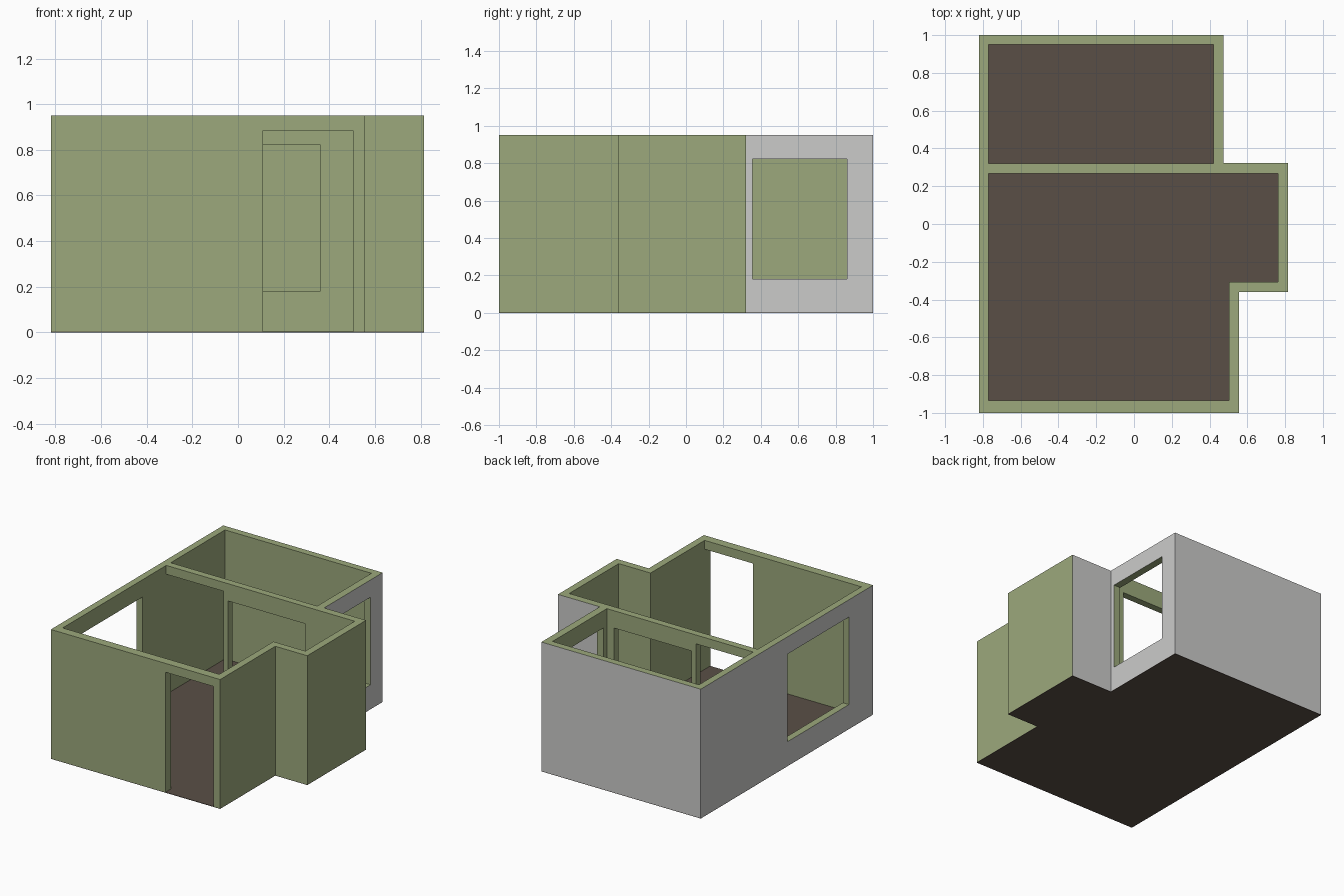
import bpy, bmesh

if "Cube" in bpy.data.objects:
    bpy.data.objects.remove(bpy.data.objects["Cube"])

H = 0.95        # wall height
FLOOR = 0.003   # floor slab thickness


def material(name, srgb):
    lin = [((c / 255 + 0.055) / 1.055) ** 2.4 for c in srgb]
    m = bpy.data.materials.new(name)
    m.diffuse_color = (*lin, 1)
    m.use_nodes = True
    m.node_tree.nodes["Principled BSDF"].inputs["Base Color"].default_value = m.diffuse_color
    return m


green = material("sage_green_plaster", (156, 169, 124))
grey = material("light_grey_plaster", (203, 203, 202))
brown = material("dark_brown_floor", (90, 79, 70))


def prism(name, outline, z0, z1, mats):
    """Closed upright prism from a counter-clockwise outline."""
    bm = bmesh.new()
    face = bm.faces.new([bm.verts.new((x, y, z0)) for x, y in outline])
    ext = bmesh.ops.extrude_face_region(bm, geom=[face])
    top = [v for v in ext["geom"] if isinstance(v, bmesh.types.BMVert)]
    bmesh.ops.translate(bm, verts=top, vec=(0, 0, z1 - z0))
    bmesh.ops.recalc_face_normals(bm, faces=bm.faces)
    me = bpy.data.meshes.new(name)
    bm.to_mesh(me)
    bm.free()
    for m in mats:
        me.materials.append(m)
    ob = bpy.data.objects.new(name, me)
    bpy.context.collection.objects.link(ob)
    return ob


def rect(x0, x1, y0, y1):
    return [(x0, y0), (x1, y0), (x1, y1), (x0, y1)]


# Footprint of the whole flat
footprint = [(-0.82, -1), (0.555, -1), (0.555, -0.36), (0.815, -0.36),
             (0.815, 0.322), (0.475, 0.322), (0.475, 1), (-0.82, 1)]
prism("floor", footprint, 0, FLOOR, [brown])
walls = prism("walls", footprint, FLOOR, H, [green, grey])

# Outer faces at the left, at the back and on the right of the back room are grey
for p in walls.data.polygons:
    n, c = p.normal, p.center
    if n.x < -0.5 or n.y > 0.5 or (n.x > 0.5 and c.y > 0.33):
        p.material_index = 1

# Rooms, doors and windows cut out of the block
front_room = [(-0.77, -0.935), (0.503, -0.935), (0.503, -0.307), (0.762, -0.307),
              (0.762, 0.267), (-0.77, 0.267)]
cuts = [
    ("front_room", front_room, -0.1, 1.1),
    ("back_room", rect(-0.77, 0.42, 0.319, 0.949), -0.1, 1.1),
    ("front_door", rect(0.11, 0.503, -1.1, -0.9), -0.1, 0.885),
    ("inner_door", rect(-0.77, -0.305, 0.2, 0.4), -0.1, 0.885),
    ("inner_window", rect(-0.267, 0.36, 0.2, 0.4), 0.18, 0.823),
    ("left_window", rect(-0.9, -0.7, -0.72, -0.008), 0.18, 0.823),
    ("right_window", rect(0.38, 0.52, 0.355, 0.86), 0.18, 0.823),
]
bpy.context.view_layer.objects.active = walls
for name, outline, z0, z1 in cuts:
    cutter = prism(name + "_cutter", outline, z0, z1, [green])
    cutter.hide_render = True
    mod = walls.modifiers.new(name, "BOOLEAN")
    mod.operation = "DIFFERENCE"
    mod.solver = "EXACT"
    mod.object = cutter
    bpy.ops.object.modifier_apply(modifier=mod.name)
    bpy.data.objects.remove(cutter)
